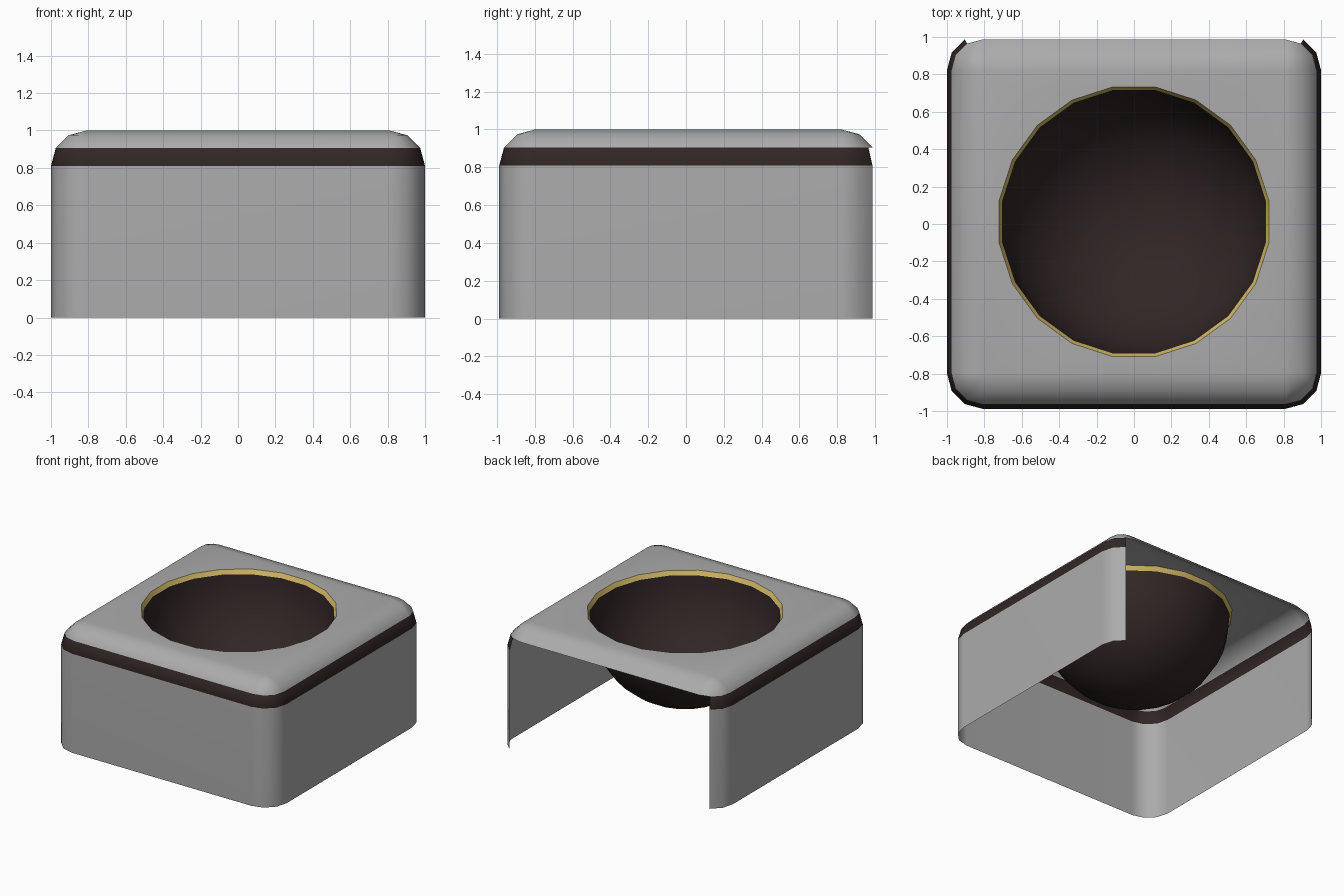
import bpy, bmesh, math

if "Cube" in bpy.data.objects:
    bpy.data.objects.remove(bpy.data.objects["Cube"])

SHIFT = 0.012      # the body sits slightly back because its rear is open
R = 0.19           # corner and edge rounding
CORE = 1.0 - R
SIDES = 20


def material(name, rgb):
    m = bpy.data.materials.new(name)
    m.diffuse_color = (*rgb, 1)
    m.use_nodes = True
    m.node_tree.nodes["Principled BSDF"].inputs["Base Color"].default_value = m.diffuse_color
    return m


grey = material("grey_plastic", (0.41, 0.41, 0.41))
dark = material("dark_brown", (0.031, 0.019, 0.019))
gold = material("gold", (0.65, 0.48, 0.13))


def make_object(name, bm, mats):
    for f in bm.faces:
        f.smooth = True
    me = bpy.data.meshes.new(name)
    bm.to_mesh(me)
    bm.free()
    for m in mats:
        me.materials.append(m)
    ob = bpy.data.objects.new(name, me)
    ob.location.y = SHIFT
    bpy.context.collection.objects.link(ob)
    return ob


def circle(bm, r, z):
    return [bm.verts.new((r * math.cos(a), r * math.sin(a), z))
            for a in (math.tau * (i + 0.5) / SIDES for i in range(SIDES))]


def rounded_loop(bm, r, z):
    """Rounded square: four corners with three segments each."""
    pts = []
    for k, (sx, sy) in enumerate(((1, 1), (-1, 1), (-1, -1), (1, -1))):
        for j in range(4):
            a = math.radians(90 * k + 30 * j)
            pts.append(bm.verts.new((sx * CORE + r * math.cos(a),
                                     sy * CORE + r * math.sin(a), z)))
    return pts


# Housing: walls, dark band and domed top edge, open at the bottom and back
bm = bmesh.new()
levels = [(R, 0.0)] + [(R * math.cos(math.radians(t)),
                        CORE + R * math.sin(math.radians(t))) for t in (0, 30, 60, 90)]
loops = [rounded_loop(bm, r, z) for r, z in levels]
for row, (lo, hi) in enumerate(zip(loops, loops[1:])):
    for i in range(16):
        if row < 2 and i in (2, 3, 4):      # open rear
            continue
        n = (i + 1) % 16
        f = bm.faces.new((lo[i], lo[n], hi[n], hi[i]))
        f.material_index = 1 if row == 1 else 0
bmesh.ops.remove_doubles(bm, verts=bm.verts[:], dist=0.0005)
bmesh.ops.delete(bm, geom=[v for v in bm.verts if not v.link_faces], context='VERTS')

# Flat top with the round opening
rim = circle(bm, 0.73, 1.0)
edges = [bm.edges.new((rim[i], rim[(i + 1) % SIDES])) for i in range(SIDES)]
edges += [e for e in bm.edges if len(e.link_faces) == 1
          and all(v.co.z > 0.999 for v in e.verts)]
res = bmesh.ops.triangle_fill(bm, edges=edges, use_beauty=True, normal=(0, 0, 1))
inside = [f for f in bm.faces if f.normal.z ** 2 > 0.99
          and f.calc_center_median().xy.length < 0.7
          and all(v.co.xy.length < 0.74 for v in f.verts)]
bmesh.ops.delete(bm, geom=inside, context='FACES_ONLY')
bm.normal_update()
for f in bm.faces:
    if all(v.co.z > 0.999 for v in f.verts) and f.normal.z < 0:
        f.normal_flip()
housing = make_object("housing", bm, [grey, dark])
wn = housing.modifiers.new("weighted_normals", 'WEIGHTED_NORMAL')


def revolve(name, profile, mat):
    bm = bmesh.new()
    rings = [circle(bm, r, z) for r, z in profile]
    for a, b in zip(rings, rings[1:]):
        for i in range(SIDES):
            n = (i + 1) % SIDES
            bm.faces.new((a[n], a[i], b[i], b[n]))
    bmesh.ops.remove_doubles(bm, verts=bm.verts[:], dist=0.0005)
    bmesh.ops.recalc_face_normals(bm, faces=bm.faces[:])
    # the inner side of the bowl faces the viewer
    bm.normal_update()
    if sum(f.normal.z for f in bm.faces) < 0:
        bmesh.ops.reverse_faces(bm, faces=bm.faces[:])
    return make_object(name, bm, [mat])


# Gold rim and deep bowl
revolve("bowl_rim", [(0.73, 1.0), (0.712, 0.965)], gold)
revolve("bowl", [(0.712 * math.cos(t), 0.965 - 0.69 * math.sin(t))
                 for t in (math.radians(9 * i) for i in range(11))], dark)
